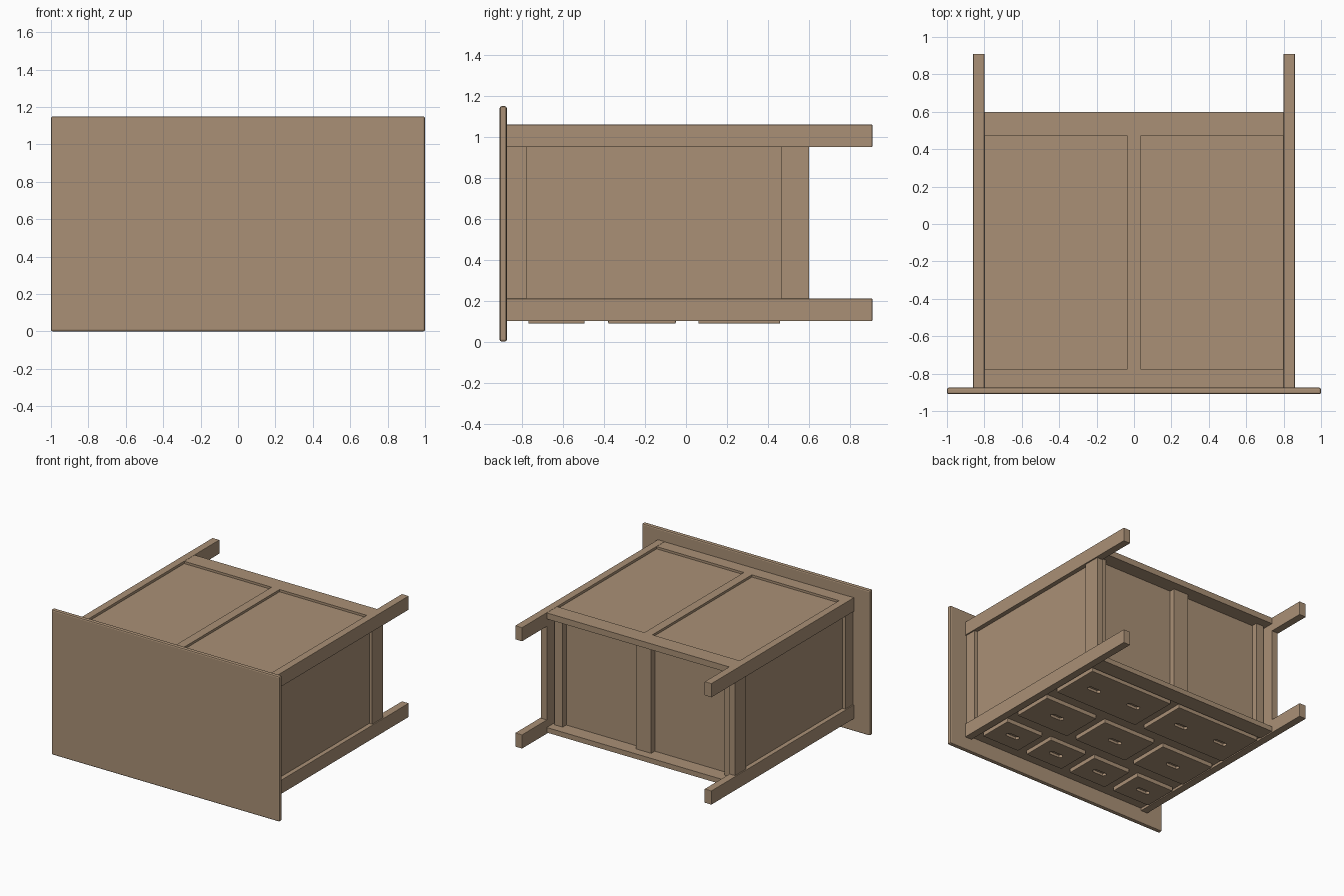
import bpy, bmesh
from mathutils import Vector

if "Cube" in bpy.data.objects:
    bpy.data.objects.remove(bpy.data.objects["Cube"])

wood = bpy.data.materials.new("wood")
wood.diffuse_color = (0.40, 0.28, 0.18, 1)
wood.use_nodes = True
wood.node_tree.nodes["Principled BSDF"].inputs["Base Color"].default_value = wood.diffuse_color


def box(name, x, y, z, bevel=0.0, mat=True):
    """Box from (min, max) ranges, with an optional small edge bevel."""
    bm = bmesh.new()
    bmesh.ops.create_cube(bm, size=1)
    lo, hi = Vector((x[0], y[0], z[0])), Vector((x[1], y[1], z[1]))
    size, mid = hi - lo, (lo + hi) / 2
    for v in bm.verts:
        v.co = Vector([c * s for c, s in zip(v.co, size)]) + mid
    if bevel:
        bmesh.ops.bevel(bm, geom=bm.edges[:], offset=bevel, segments=2,
                        profile=0.5, affect='EDGES')
    me = bpy.data.meshes.new(name)
    bm.to_mesh(me)
    bm.free()
    ob = bpy.data.objects.new(name, me)
    bpy.context.collection.objects.link(ob)
    if mat:
        me.materials.append(wood)
    return ob


def slot_cutter(x, y, z):
    """Hidden stadium-shaped cutter for a recessed finger pull."""
    bm = bmesh.new()
    pts = [(-.06, 0), (-.045, -.02), (.045, -.02), (.06, 0), (.045, .02), (-.045, .02)]
    face = bm.faces.new([bm.verts.new((x + a, y + b, z - .02)) for a, b in pts])
    ext = bmesh.ops.extrude_face_region(bm, geom=[face])
    for v in ext["geom"]:
        if isinstance(v, bmesh.types.BMVert):
            v.co.z += .04
    bmesh.ops.recalc_face_normals(bm, faces=bm.faces[:])
    me = bpy.data.meshes.new("pull_cutter")
    bm.to_mesh(me)
    bm.free()
    ob = bpy.data.objects.new("pull_cutter", me)
    bpy.context.collection.objects.link(ob)
    ob.hide_render = True
    ob.hide_viewport = True
    ob.display_type = 'WIRE'
    return ob


# Table top (the dresser rests on its front, so this slab is upright)
box("top_slab", (-1, 1), (-.91, -.875), (0, 1.15), .01)

# Legs and side frames
for s in (-1, 1):
    def sx(a, b):
        return tuple(sorted((s * a, s * b)))
    box("front_leg", sx(.80, .86), (-.876, .91), (.10, .21), .003)
    box("back_leg", sx(.80, .86), (-.876, .91), (.95, 1.06), .003)
    box("side_upper_rail", sx(.80, .85), (-.876, -.78), (.205, .955))
    box("side_lower_rail", sx(.80, .85), (.465, .60), (.205, .955))
    box("side_panel", sx(.80, .825), (-.79, .475), (.205, .955))
    # Bottom support near the side
    box("bottom_side_batten", sx(.71, .78), (.48, .53), (.135, 1.01))
    # Back outer stile strip and panel
    box("back_panel", sx(.03, .81), (-.785, .48), (1.01, 1.04))

# Back frame
box("back_upper_rail", (-.81, .81), (-.876, -.775), (1.01, 1.058))
box("back_lower_rail", (-.81, .81), (.47, .60), (1.01, 1.058))
box("back_middle_stile", (-.035, .035), (-.78, .475), (1.01, 1.058))

# Bottom board and middle batten
box("bottom_board", (-.805, .805), (.45, .485), (.13, 1.02))
box("bottom_middle_batten", (-.066, .066), (.48, .53), (.135, 1.01))

# Front frame behind the drawers
FRAME_Z = .12
box("front_frame", (-.805, .805), (-.876, .48), (FRAME_Z, .15))
box("front_lower_rail", (-.805, .805), (.47, .60), (.11, .15))

# Drawer rows: y range, number of drawers, pulls per drawer
gap = .08
for y0, y1, count, pulls in ((-.77, -.495, 4, 1), (-.38, -.05, 3, 1), (.06, .46, 2, 2)):
    w = (1.56 - gap * (count - 1)) / count
    for i in range(count):
        x0 = -.78 + i * (w + gap)
        d = box("drawer_front", (x0, x0 + w), (y0, y1), (.088, FRAME_Z + .02), .005)
        for p in range(pulls):
            px = x0 + w * (.5 if pulls == 1 else (.25, .75)[p])
            m = d.modifiers.new("pull", 'BOOLEAN')
            m.operation = 'DIFFERENCE'
            m.solver = 'EXACT'
            m.object = slot_cutter(px, (y0 + y1) / 2, .088)
